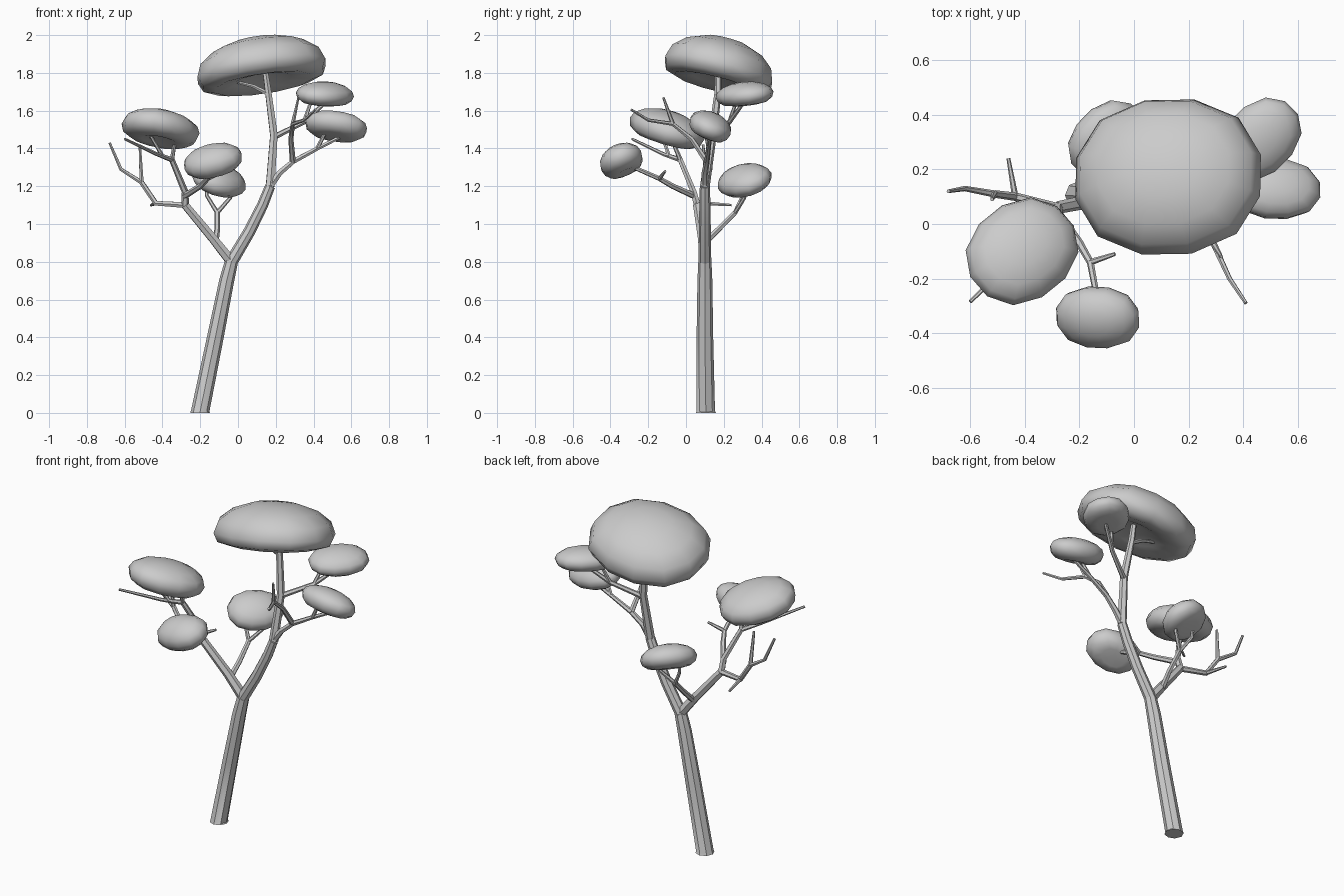
import bpy
import bmesh
import math
from mathutils import Vector, Matrix

cube = bpy.data.objects.get("Cube")
if cube:
    bpy.data.objects.remove(cube, do_unlink=True)

# One plain grey for the whole tree
grey = bpy.data.materials.new("plain_grey")
grey.use_nodes = True
colour = (0.6, 0.6, 0.6, 1)
grey.diffuse_color = colour
grey.node_tree.nodes["Principled BSDF"].inputs["Base Color"].default_value = colour


def shade(obj, angle):
    bpy.ops.object.select_all(action='DESELECT')
    obj.select_set(True)
    bpy.context.view_layer.objects.active = obj
    bpy.ops.object.shade_smooth_by_angle(angle=math.radians(angle))


def branch(name, start_radius, end_radius, *points, bevel_resolution=1):
    """Tapered tube running through the points."""
    curve = bpy.data.curves.new(name, 'CURVE')
    curve.dimensions = '3D'
    curve.bevel_depth = 1
    curve.bevel_resolution = bevel_resolution
    curve.use_fill_caps = True
    spline = curve.splines.new('POLY')
    spline.points.add(len(points) - 1)
    last = len(points) - 1
    for i, (target, source) in enumerate(zip(spline.points, points)):
        target.co = (*source, 1)
        target.radius = start_radius + (end_radius - start_radius) * i / last
    obj = bpy.data.objects.new(name, curve)
    bpy.context.collection.objects.link(obj)
    bpy.ops.object.select_all(action='DESELECT')
    obj.select_set(True)
    bpy.context.view_layer.objects.active = obj
    bpy.ops.object.convert(target='MESH')
    obj = bpy.context.object
    obj.data.materials.clear()
    obj.data.materials.append(grey)
    shade(obj, 40)


def canopy(name, centre, radii, up, down, slope, yaw=0, hollow=1.3):
    """Squarish twelve-sided dome, tilted by its slope; hollow bends the underside inward."""
    bm = bmesh.new()
    bmesh.ops.create_uvsphere(bm, u_segments=12, v_segments=8, radius=1)
    bmesh.ops.rotate(bm, verts=bm.verts, matrix=Matrix.Rotation(math.radians(15), 3, 'Z'))
    power = 2.26
    for v in bm.verts:
        around = math.atan2(v.co.y, v.co.x)
        latitude = math.asin(max(-1, min(1, v.co.z)))
        reach = max(0, math.cos(latitude))
        height = up * v.co.z
        if latitude < -.01:
            reach **= .85
            height = down * math.sin(hollow * latitude)
        c, s = math.cos(around), math.sin(around)
        reach *= 1.022 * (abs(c) ** power + abs(s) ** power) ** (-1 / power)
        v.co = (c * reach * radii[0], s * reach * radii[1], height)
    normal = Vector((-slope[0], -slope[1], 1)).normalized()
    tilt = Vector((0, 0, 1)).rotation_difference(normal).to_matrix().to_4x4()
    turn = Matrix.Rotation(math.radians(yaw), 4, 'Z')
    bm.transform(Matrix.Translation(centre) @ tilt @ turn)
    mesh = bpy.data.meshes.new(name)
    bm.to_mesh(mesh)
    bm.free()
    mesh.materials.append(grey)
    obj = bpy.data.objects.new(name, mesh)
    bpy.context.collection.objects.link(obj)
    shade(obj, 60)


# Trunk and the two main limbs, named by shared joints
fork = (-.035, .1, .8)
right_joint = (.17, .1, 1.2)
left_joint = (-.28, .06, 1.1)
left_crown = (-.35, -.03, 1.34)
elbow = (.29, .11, 1.33)
branch("trunk", .053, .035, (-.2, .105, 0), (-.2, .105, .01), (-.12, .1, .4),
       (-.06, .1, .7), fork, bevel_resolution=2)
branch("tall_limb", .034, .027, fork, (.06, .1, .96), (.13, .1, 1.1), right_joint, bevel_resolution=2)
branch("tall_limb_top", .026, .015, right_joint, (.19, .14, 1.47), (.16, .17, 1.7), (.14, .17, 1.84))
branch("low_limb", .03, .023, fork, (-.13, .09, .92), left_joint)
branch("low_limb_top", .021, .015, left_joint, (-.28, .04, 1.17), left_crown)

# Branches on the tall side
branch("crown_twig", .014, .007, (.16, .17, 1.69), (.08, .17, 1.73), (-.04, .17, 1.76))
branch("outer_branch", .02, .015, right_joint, (.22, .1, 1.27), elbow)
branch("outer_branch_tip", .015, .009, elbow, (.42, .12, 1.4), (.6, .13, 1.49))
branch("outer_branch_twig", .012, .008, (.42, .12, 1.4), (.47, .1, 1.5))
branch("upper_branch", .016, .01, (.19, .14, 1.46), (.35, .23, 1.54), (.47, .31, 1.65))
branch("upper_branch_twig", .012, .008, (.35, .23, 1.54), (.39, .27, 1.66))
branch("front_branch", .016, .007, elbow, (.28, .03, 1.45), (.29, -.07, 1.53),
       (.35, -.2, 1.55), (.41, -.29, 1.605))
branch("front_branch_twig", .012, .006, (.29, -.07, 1.53), (.32, -.12, 1.67))

# Branches on the low side
side_joint = (-.435, .1, 1.11)
side_elbow = (-.51, .11, 1.22)
stem_joint = (-.16, -.14, 1.24)
branch("side_branch", .017, .014, left_joint, side_joint, side_elbow)
branch("side_branch_tip", .013, .007, side_elbow, (-.62, .13, 1.29), (-.68, .12, 1.43))
branch("side_branch_twig", .012, .007, side_elbow, (-.52, .09, 1.42))
branch("side_branch_stub", .012, .007, side_joint, (-.46, .24, 1.1))
branch("crown_branch", .014, .007, left_crown, (-.43, -.12, 1.37), (-.6, -.285, 1.45))
branch("crown_stem_outer", .011, .008, (-.4, -.09, 1.36), (-.47, -.13, 1.48))
branch("crown_stem_inner", .013, .009, left_crown, (-.33, -.08, 1.46))
branch("forward_stem", .017, .011, (-.28, .04, 1.15), (-.2, -.07, 1.2), stem_joint, (-.13, -.3, 1.31))
branch("forward_twig", .012, .007, stem_joint, (-.07, -.11, 1.28))
back_joint = (-.11, .26, 1.06)
branch("back_stem", .017, .014, (-.12, .1, .9), (-.11, .17, .97), back_joint)
branch("back_stem_outer", .012, .008, back_joint, (-.165, .3, 1.15), (-.17, .3, 1.22))
branch("back_stem_inner", .012, .008, back_joint, (-.04, .31, 1.14), (-.03, .32, 1.19))

# Leaf canopies
canopy("crown_canopy", (.125, .172, 1.81), (.342, .291), .178, .07, (.15, -.25), hollow=2)
canopy("low_crown_canopy", (-.41, -.1, 1.505), (.212, .178), .095, .07, (-.13, -.27), 40, 1.6)
canopy("front_canopy", (-.133, -.343, 1.335), (.155, .115), .085, .07, (.25, .42))
canopy("back_canopy", (-.1, .31, 1.23), (.155, .125), .08, .06, (-.4, .36), 45)
canopy("upper_canopy", (.46, .31, 1.685), (.165, .125), .068, .055, (-.08, .12), 45)
canopy("outer_canopy", (.52, .13, 1.52), (.163, .114), .07, .065, (-.15, -.42))
